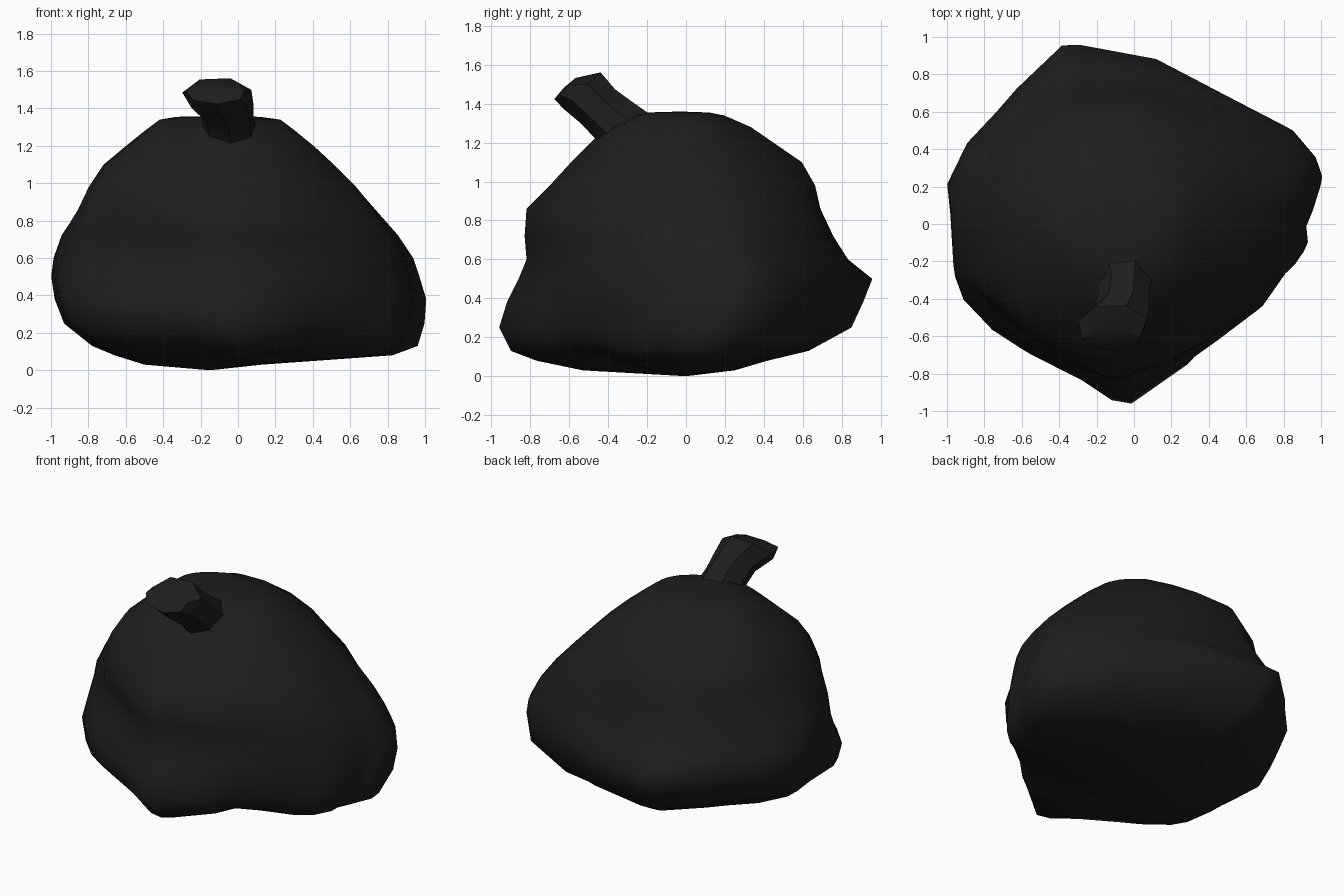
import bpy
import bmesh
import math
from mathutils import Vector

cube = bpy.data.objects.get("Cube")
if cube:
    bpy.data.objects.remove(cube, do_unlink=True)


def make_material(name, colour):
    mat = bpy.data.materials.new(name)
    mat.use_nodes = True
    mat.diffuse_color = colour
    shader = mat.node_tree.nodes["Principled BSDF"]
    shader.inputs["Base Color"].default_value = colour
    shader.inputs["Roughness"].default_value = 0.6
    return mat


def loft(name, rings, bottom, top, mat, angle):
    """Skin closed rings of points and close both ends with a fan."""
    bm = bmesh.new()
    loops = [[bm.verts.new(p) for p in ring] for ring in rings]
    count = len(loops[0])
    for low, high in zip(loops, loops[1:]):
        for i in range(count):
            j = (i + 1) % count
            bm.faces.new((low[i], low[j], high[j], high[i]))
    for loop, point in ((loops[0], bottom), (loops[-1], top)):
        tip = bm.verts.new(point)
        for i in range(count):
            bm.faces.new((loop[i], loop[(i + 1) % count], tip))
    bmesh.ops.recalc_face_normals(bm, faces=bm.faces)
    mesh = bpy.data.meshes.new(name)
    bm.to_mesh(mesh)
    bm.free()
    mesh.materials.append(mat)
    obj = bpy.data.objects.new(name, mesh)
    bpy.context.collection.objects.link(obj)
    bpy.ops.object.select_all(action='DESELECT')
    obj.select_set(True)
    bpy.context.view_layer.objects.active = obj
    bpy.ops.object.shade_smooth_by_angle(angle=math.radians(angle))
    return obj


plastic = make_material("black plastic", (0.013, 0.013, 0.013, 1.0))

# Plan outline of the slumped sack
outline = [(1, .28), (.97, .14), (.92, 0), (.93, -.1), (.83, -.26), (.67, -.51),
           (.45, -.69), (.28, -.81), (-.04, -1), (-.15, -.98), (-.32, -.86),
           (-.6, -.71), (-.76, -.6), (-.92, -.43), (-.97, -.3), (-.98, 0),
           (-1, .18), (-.89, .42), (-.73, .6), (-.62, .74), (-.38, 1),
           (-.28, 1), (.13, .91), (.5, .72), (.83, .54), (.96, .39)]

# Height, x extents, y extents, then reach to the back left,
# front right and front left corners
levels = [(.03, -.5, .1, -.53, .25, .15, .48, .25),
          (.08, -.66, .8, -.77, .42, .71, .66, .61),
          (.13, -.78, .93, -.9, .63, .88, .78, .69),
          (.25, -.93, .98, -.96, .85, .95, .92, .75),
          (.38, -.98, 1, -.92, .91, .96, .94, .79),
          (.5, -1, .98, -.86, .96, .93, .88, .8),
          (.6, -.99, .94, -.82, .84, .9, .82, .77),
          (.72, -.95, .86, -.83, .77, .84, .82, .75),
          (.86, -.86, .74, -.82, .71, .74, .83, .71),
          (.98, -.8, .64, -.7, .68, .61, .79, .62),
          (1.1, -.72, .52, -.59, .61, .51, .71, .53),
          (1.2, -.6, .41, -.49, .46, .4, .59, .43),
          (1.28, -.5, .31, -.41, .34, .31, .48, .35),
          (1.34, -.42, .23, -.28, .2, .2, .37, .25),
          (1.355, -.33, .12, -.2, .12, .1, .29, .15)]


def sack_ring(z, x0, x1, y0, y1, *reaches):
    # The plan grows rounder towards the top
    blend = min(max((z - .45) / .6, 0), .85)
    centre = Vector(((x0 + x1) / 2, (y0 + y1) / 2, z))
    ring = []
    for px, py in outline:
        a = math.atan2(py, px)
        u = px + (math.cos(a) - px) * blend
        v = py + (math.sin(a) - py) * blend
        ring.append(Vector((u * (x1 - x0) / 2, v * (y1 - y0) / 2, 0)))
    # Swell or pinch three corners to their reach
    for (sx, sy), reach in zip(((1, 1), (-1, -1), (1, -1)), reaches):
        diagonal = Vector((sx, sy, 0)).normalized()
        factor = (reach - centre.dot(diagonal)) / max(p.dot(diagonal) for p in ring)
        for p in ring:
            if p.x * sx > 0 and p.y * sy > 0:
                weight = math.sin(2 * math.atan2(p.y, p.x)) ** 2
                p *= 1 + (factor - 1) * weight
                # The underside lifts at the front left corner
                if sx > sy and z < .2:
                    p.z = .04 * weight
    return [centre + p for p in ring]


loft("sack_body", [sack_ring(*level) for level in levels],
     (-.15, 0, 0), (-.12, -.03, 1.36), plastic, 70)

# Gathered neck leaning forward, with a flared end
side = Vector((1, 0, 0))
rise = Vector((0, .7, .7))


def neck_ring(centre, width, depth, sides=7):
    turns = [math.tau * i / sides + .3 for i in range(sides)]
    return [Vector(centre) + side * width * math.cos(t) + rise * depth * math.sin(t)
            for t in turns]


neck = [neck_ring((-.05, -.26, 1.21), .17, .17),
        neck_ring((-.05, -.37, 1.32), .14, .14),
        neck_ring((-.06, -.45, 1.39), .15, .13),
        neck_ring((-.11, -.53, 1.47), .19, .14),
        neck_ring((-.12, -.62, 1.48), .16, .08)]
loft("tied_neck", neck, (-.05, -.2, 1.15), (-.12, -.63, 1.48), plastic, 30)
